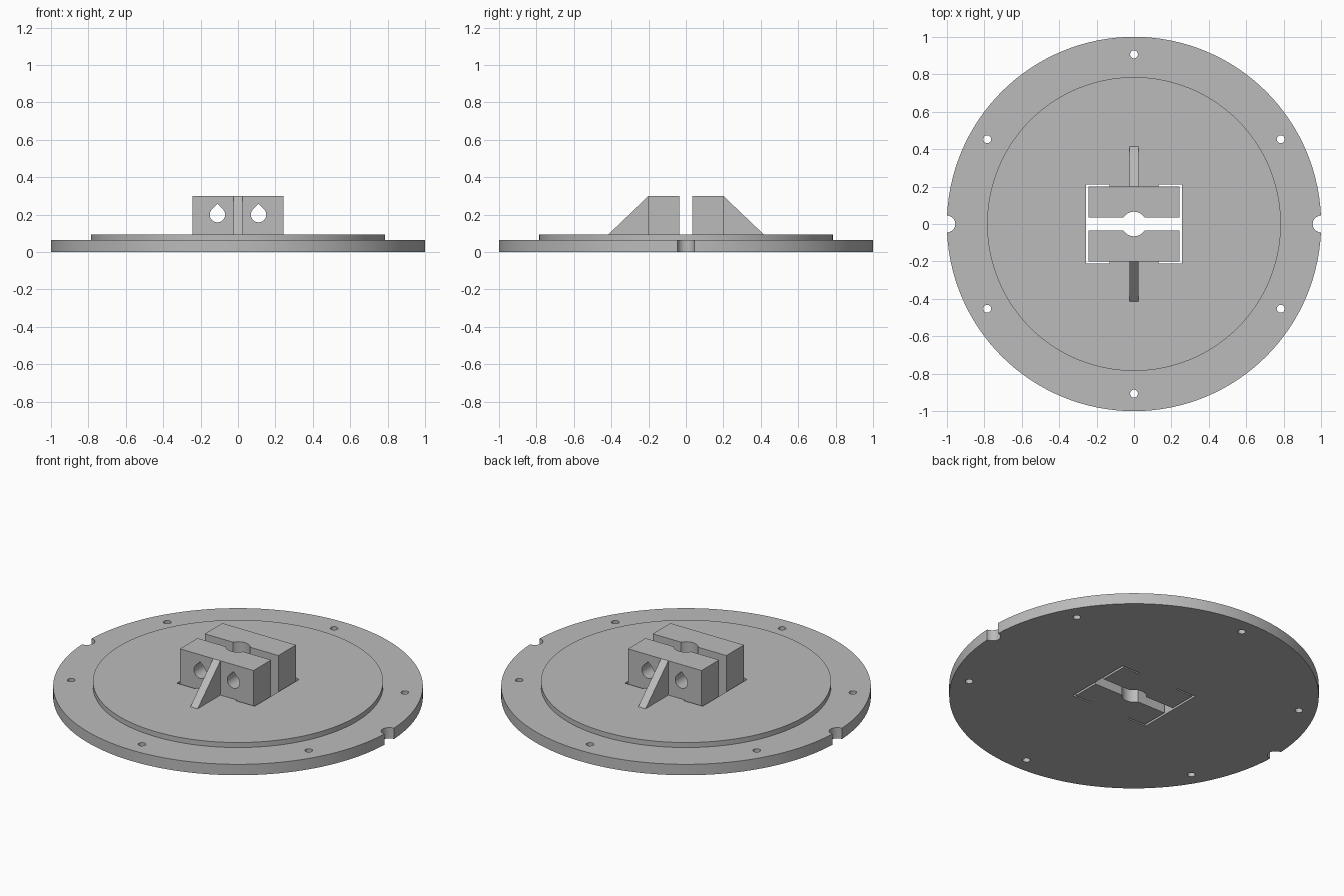
import bpy
import bmesh
from math import cos, sin, pi, sqrt
from mathutils import Vector

if "Cube" in bpy.data.objects:
    bpy.data.objects.remove(bpy.data.objects["Cube"])

grey = bpy.data.materials.new("plain grey")
grey.use_nodes = True
grey.diffuse_color = (0.5, 0.5, 0.5, 1)
grey.node_tree.nodes["Principled BSDF"].inputs["Base Color"].default_value = (0.5, 0.5, 0.5, 1)

PLATE, STEP, TOP = 0.065, 0.095, 0.3
JAW_X, GAP, JAW_Y = 0.243, 0.034, 0.2

# Maps a 2D profile point and a depth to 3D for each extrusion axis
PLACE = {"x": lambda u, v, d: (d, u, v),
         "y": lambda u, v, d: (u, d, v),
         "z": lambda u, v, d: (u, v, d)}


def prism(name, profile, axis, start, end):
    bm = bmesh.new()
    low, high = ([bm.verts.new(PLACE[axis](u, v, d)) for u, v in profile] for d in (start, end))
    bm.faces.new(low)
    bm.faces.new(high)
    for i in range(len(profile)):
        j = (i + 1) % len(profile)
        bm.faces.new((low[i], low[j], high[j], high[i]))
    bmesh.ops.recalc_face_normals(bm, faces=bm.faces)
    mesh = bpy.data.meshes.new(name)
    bm.to_mesh(mesh)
    bm.free()
    mesh.materials.append(grey)
    obj = bpy.data.objects.new(name, mesh)
    bpy.context.collection.objects.link(obj)
    return obj


def rect(u0, u1, v0, v1):
    return [(u0, v0), (u1, v0), (u1, v1), (u0, v1)]


def circle(radius, u=0, v=0, sides=32):
    return [(u + radius * cos(2 * pi * i / sides), v + radius * sin(2 * pi * i / sides))
            for i in range(sides)]


def teardrop(radius, u, v, steps=24):
    # Arc from 135 degrees round the bottom to 45 degrees, closed by a pointed tip
    arc = [0.75 * pi + 1.5 * pi * i / steps for i in range(steps + 1)]
    return [(u + radius * cos(a), v + radius * sin(a)) for a in arc] + [(u, v + radius * sqrt(2))]


def through(name, profile):
    return prism(name, profile, "z", -0.1, 0.5)


# Stepped round base
base = prism("base_plate", circle(1, sides=128), "z", 0, PLATE)
raised = prism("raised_disc", circle(0.785, sides=128), "z", PLATE, STEP)

# Clamp jaws and their triangular braces
jaws, braces = [], []
for side, s in (("front", -1), ("back", 1)):
    jaws.append(prism(side + "_jaw", rect(-JAW_X, JAW_X, s * GAP, s * JAW_Y), "z", STEP, TOP))
    wedge = [(s * JAW_Y, STEP), (s * 0.415, STEP), (s * JAW_Y, TOP)]
    braces.append(prism(side + "_brace", wedge, "x", -0.024, 0.024))

# Cutters: central bore, slot, corner slits, bolt holes, edge notches, teardrop holes
bore = through("bore_cutter", circle(0.066))
slot = through("slot_cutter", rect(-0.25, 0.25, -GAP, GAP))
slits, notches, drops = [], [], []
for s in (-1, 1):
    inner, outer, hook = s * JAW_X, s * 0.257, s * 0.132
    half = [(outer, 0.21), (hook, 0.21), (hook, JAW_Y), (inner, JAW_Y)]
    bracket = half + [(x, -y) for x, y in reversed(half)]
    slits.append(through("slit_cutter", bracket))
    notches.append(through("notch_cutter", circle(0.045, s)))
    drops.append(prism("teardrop_cutter", teardrop(0.041, s * 0.11, 0.2), "y", -0.5, 0.5))
bolts = [through("bolt_cutter", circle(0.021, 0.906 * sin(k * pi / 3), 0.906 * cos(k * pi / 3), 20))
         for k in range(6)]


def cut(obj, cutters):
    for cutter in cutters:
        mod = obj.modifiers.new("cut", "BOOLEAN")
        mod.operation = "DIFFERENCE"
        mod.solver = "EXACT"
        mod.object = cutter
    graph = bpy.context.evaluated_depsgraph_get()
    mesh = bpy.data.meshes.new_from_object(obj.evaluated_get(graph))
    obj.modifiers.clear()
    obj.data = mesh


cut(base, [bore, slot] + slits + notches + bolts)
cut(raised, [bore, slot] + slits)
for jaw in jaws:
    cut(jaw, [bore] + drops)

for cutter in [bore, slot] + slits + notches + drops + bolts:
    bpy.data.objects.remove(cutter)

# Smooth the round walls, keep the edges crisp
bpy.ops.object.select_all(action="DESELECT")
for obj in [base, raised] + jaws + braces:
    obj.select_set(True)
bpy.context.view_layer.objects.active = base
bpy.ops.object.shade_smooth_by_angle(angle=pi / 6)
